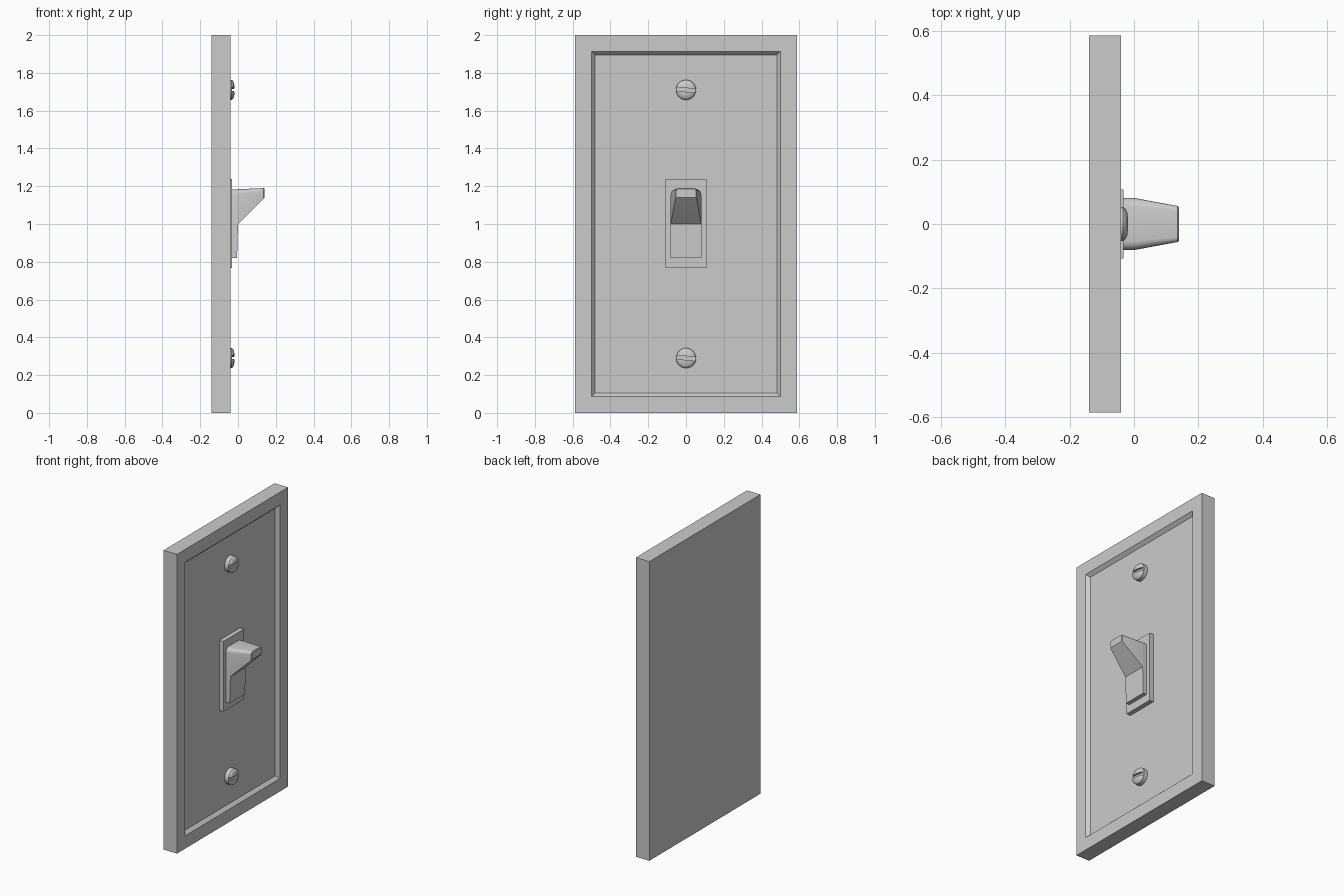
import bpy, bmesh, math
from mathutils import Matrix, Vector

if "Cube" in bpy.data.objects:
    bpy.data.objects.remove(bpy.data.objects["Cube"])


def finish(bm, name, angle=None):
    bmesh.ops.recalc_face_normals(bm, faces=bm.faces[:])
    me = bpy.data.meshes.new(name)
    bm.to_mesh(me)
    bm.free()
    ob = bpy.data.objects.new(name, me)
    bpy.context.scene.collection.objects.link(ob)
    bpy.ops.object.select_all(action='DESELECT')
    ob.select_set(True)
    bpy.context.view_layer.objects.active = ob
    if angle:
        bpy.ops.object.shade_smooth_by_angle(angle=math.radians(angle))
    return ob


def box(lo, hi):
    bm = bmesh.new()
    bmesh.ops.create_cube(bm, size=1)
    lo, hi = Vector(lo), Vector(hi)
    bmesh.ops.scale(bm, vec=hi - lo, verts=bm.verts)
    bmesh.ops.translate(bm, vec=(lo + hi) / 2, verts=bm.verts)
    return bm


# Wall plate: slab with a bevelled shallow recess on the +x face
bm = box((-0.14, -0.587, 0), (-0.04, 0.587, 2))
bm.normal_update()
front = max(bm.faces, key=lambda f: f.calc_center_median().x)
bmesh.ops.inset_region(bm, faces=[front], thickness=0.086, use_even_offset=True)
bmesh.ops.inset_region(bm, faces=[front], thickness=0.02, use_even_offset=True)
bmesh.ops.translate(bm, vec=(-0.022, 0, 0), verts=front.verts[:])
finish(bm, "wall_plate")

# Raised rectangle around the toggle
finish(box((-0.07, -0.108, 0.768), (-0.032, 0.108, 1.237)), "toggle_surround")


# Toggle: sections lofted along x, rounded at the two upper corners
def section(x, half, low, top, r, steps=4):
    pts = [(x, -half, low), (x, half, low)]
    for side in (1, -1):
        for i in range(steps + 1):
            a = math.pi / 2 * (i if side == 1 else steps - i) / steps
            pts.append((x, side * (half - r + r * math.cos(a)),
                        top - r + r * math.sin(a)))
    return pts


sections = [
    section(-0.06, 0.081, 0.82, 1.183, 0.028),
    section(-0.005, 0.081, 0.82, 1.183, 0.028),
    section(0.0, 0.081, 1.0, 1.184, 0.028),
    section(0.136, 0.056, 1.134, 1.19, 0.016),
    section(0.14, 0.052, 1.139, 1.186, 0.014),
]
bm = bmesh.new()
rings = [[bm.verts.new(p) for p in s] for s in sections]
for a, b in zip(rings, rings[1:]):
    for i in range(len(a)):
        j = (i + 1) % len(a)
        bm.faces.new((a[i], a[j], b[j], b[i]))
bm.faces.new(rings[0])
bm.faces.new(rings[-1])
finish(bm, "toggle_switch", 30)

# Slotted, domed screws
profile = [(0.0, -0.08), (0.053, -0.08), (0.053, -0.034),
           (0.048, -0.027), (0.036, -0.021), (0.018, -0.0185), (0.0, -0.018)]
for name, z in (("lower_screw", 0.29), ("upper_screw", 1.71)):
    bm = bmesh.new()
    vs = [bm.verts.new((x, r, 0)) for r, x in profile]
    es = [bm.edges.new(e) for e in zip(vs, vs[1:])]
    bmesh.ops.spin(bm, geom=vs + es, cent=(0, 0, 0), axis=(1, 0, 0),
                   angle=2 * math.pi, steps=32)
    bmesh.ops.remove_doubles(bm, verts=bm.verts[:], dist=0.0005)
    bmesh.ops.translate(bm, vec=(0, 0, z), verts=bm.verts)
    screw = finish(bm, name)

    # Slot cutter, turned slightly off level
    bm = box((-0.033, -0.1, -0.01), (0.02, 0.1, 0.01))
    bmesh.ops.transform(bm, verts=bm.verts, matrix=Matrix.Translation((0, 0, z))
                        @ Matrix.Rotation(math.radians(-6), 4, 'X'))
    cutter = finish(bm, name + "_slot_cutter")
    cutter.hide_render = True
    mod = screw.modifiers.new("slot", 'BOOLEAN')
    mod.operation = 'DIFFERENCE'
    mod.object = cutter
    bpy.ops.object.select_all(action='DESELECT')
    screw.select_set(True)
    bpy.context.view_layer.objects.active = screw
    bpy.ops.object.modifier_apply(modifier=mod.name)
    bpy.data.objects.remove(cutter)
    bpy.ops.object.shade_smooth_by_angle(angle=math.radians(35))
